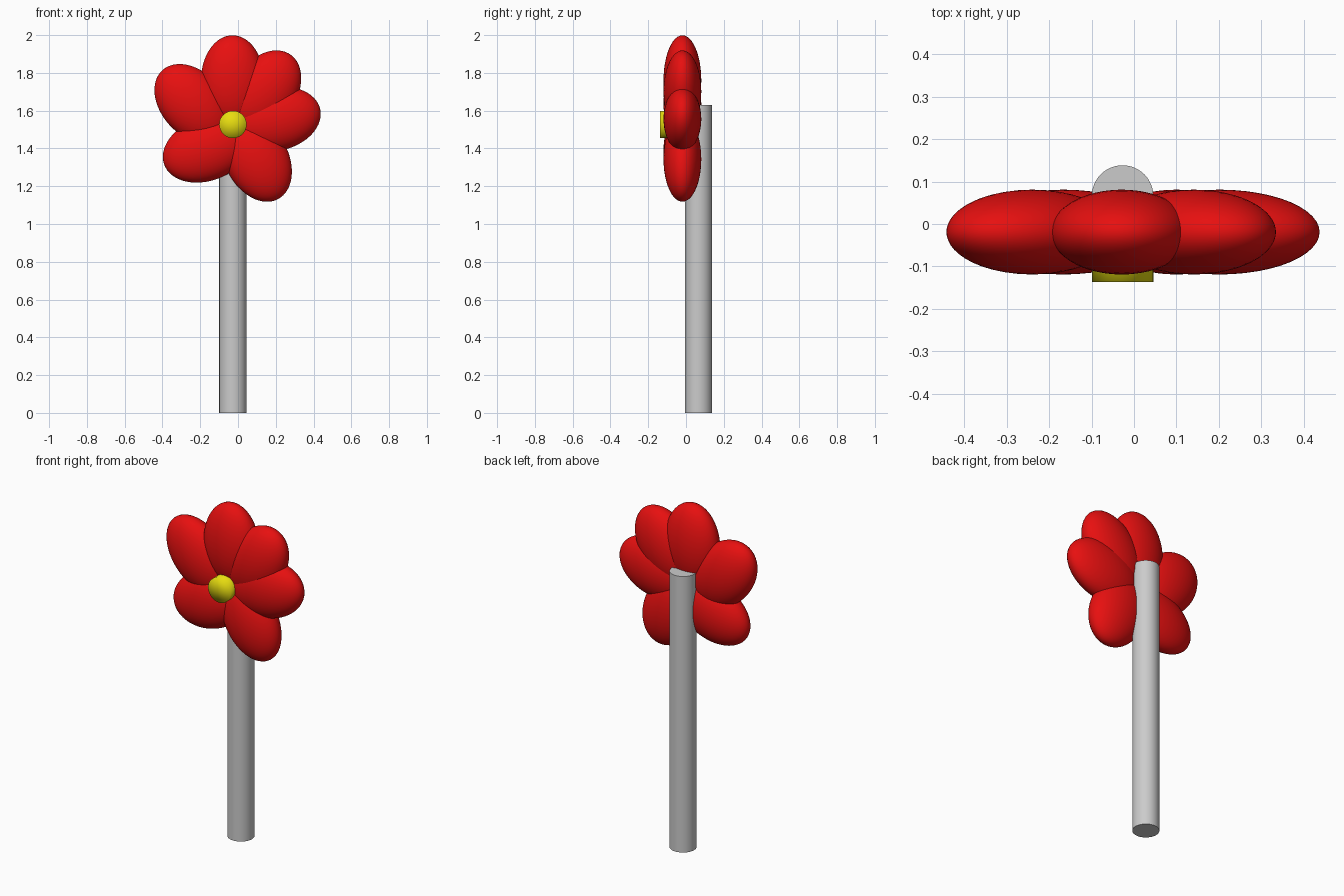
import bpy
import math

if "Cube" in bpy.data.objects:
    bpy.data.objects.remove(bpy.data.objects["Cube"])


def material(name, rgb):
    m = bpy.data.materials.new(name)
    m.diffuse_color = (*rgb, 1.0)
    m.use_nodes = True
    m.node_tree.nodes["Principled BSDF"].inputs["Base Color"].default_value = m.diffuse_color
    return m


RED = material("petal red", (0.80, 0.005, 0.005))
YELLOW = material("centre yellow", (0.80, 0.72, 0.005))
GREY = material("stem grey", (0.60, 0.60, 0.60))


def finish(name, mat):
    ob = bpy.context.object
    ob.name = name
    ob.data.materials.append(mat)
    return ob


# Stem: upright round post behind the flower head
bpy.ops.mesh.primitive_cylinder_add(vertices=48, radius=0.0725, depth=1.63,
                                    location=(-0.027, 0.066, 0.815))
finish("stem", GREY)
bpy.ops.object.shade_smooth_by_angle(angle=math.radians(40))

# Flower centre: short disc facing the front
bpy.ops.mesh.primitive_cylinder_add(vertices=48, radius=0.0725, depth=0.117,
                                    end_fill_type='TRIFAN',
                                    location=(-0.027, -0.0785, 1.527),
                                    rotation=(math.radians(90), 0, 0))
finish("flower_centre", YELLOW)
bpy.ops.object.shade_smooth()

# Petals: equal flattened ellipsoids (x, z, angle of the long axis in degrees)
PETALS = {
    "top": (-0.029, 1.760, 90),
    "upper_right": (0.141, 1.701, 55),
    "right": (0.202, 1.555, 13),
    "lower_right": (0.100, 1.343, -62),
    "lower_left": (-0.166, 1.396, 200),
    "upper_left": (-0.240, 1.637, 132),
}
for side, (x, z, angle) in PETALS.items():
    bpy.ops.mesh.primitive_uv_sphere_add(segments=48, ring_count=32, radius=1,
                                         location=(x, -0.019, z),
                                         rotation=(0, -math.radians(angle), 0))
    petal = finish("petal_" + side, RED)
    petal.scale = (0.239, 0.10, 0.167)
    bpy.ops.object.shade_smooth()
